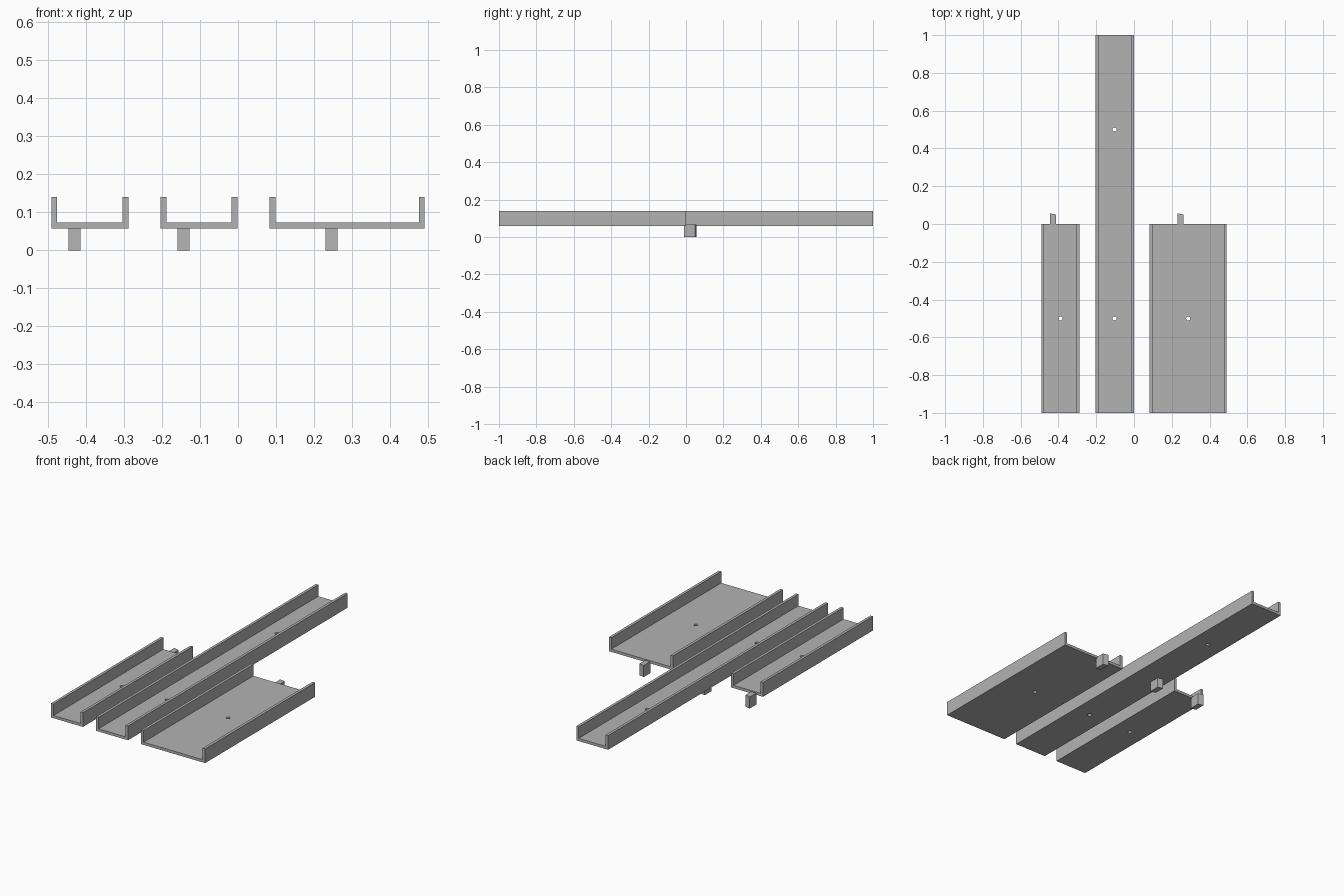
import bpy
import bmesh
from mathutils import Matrix, Vector

cube = bpy.data.objects.get("Cube")
if cube:
    bpy.data.objects.remove(cube, do_unlink=True)

GREY = (0.45, 0.45, 0.45, 1)
grey = bpy.data.materials.new("plain grey")
grey.use_nodes = True
grey.diffuse_color = GREY
grey.node_tree.nodes["Principled BSDF"].inputs["Base Color"].default_value = GREY

BASE, TOP, WALL = 0.058, 0.14, 0.0155


def prism(name, outline, direction):
    """Extrude a closed outline of 3D points along a direction."""
    bm = bmesh.new()
    face = bm.faces.new([bm.verts.new(p) for p in outline])
    new = bmesh.ops.extrude_face_region(bm, geom=[face])["geom"]
    verts = [v for v in new if isinstance(v, bmesh.types.BMVert)]
    bmesh.ops.translate(bm, verts=verts, vec=Vector(direction))
    bmesh.ops.recalc_face_normals(bm, faces=bm.faces)
    return finish(name, bm)


def finish(name, bm):
    mesh = bpy.data.meshes.new(name)
    bm.to_mesh(mesh)
    bm.free()
    mesh.materials.append(grey)
    obj = bpy.data.objects.new(name, mesh)
    bpy.context.collection.objects.link(obj)
    return obj


def channel(name, x0, x1, y1, holes):
    """U-shaped tray running back from the front, with drilled floor holes."""
    a, b, floor = x0 + WALL, x1 - WALL, BASE + WALL
    profile = [(x0, BASE), (x1, BASE), (x1, TOP), (b, TOP),
               (b, floor), (a, floor), (a, TOP), (x0, TOP)]
    tray = prism(name, [(x, -1, z) for x, z in profile], (0, y1 + 1, 0))
    # Drill cutters
    bm = bmesh.new()
    for y in holes:
        bmesh.ops.create_cone(bm, cap_ends=True, segments=24,
                              radius1=0.011, radius2=0.011, depth=0.06,
                              matrix=Matrix.Translation(((x0 + x1) / 2, y, BASE)))
    cutter = finish(name + "_drill", bm)
    cutter.hide_render = True
    cutter.hide_set(True)
    cut = tray.modifiers.new("holes", "BOOLEAN")
    cut.operation = "DIFFERENCE"
    cut.solver = "EXACT"
    cut.object = cutter
    # Bake the cut and drop the helper
    dg = bpy.context.evaluated_depsgraph_get()
    mesh = bpy.data.meshes.new_from_object(tray.evaluated_get(dg))
    tray.modifiers.clear()
    tray.data = mesh
    bpy.data.objects.remove(cutter, do_unlink=True)


def foot(name, x):
    """Small block with slanted ends under the tray."""
    w = 0.032
    outline = [(x, -0.006, 0), (x + w, -0.012, 0), (x + w, 0.049, 0), (x, 0.057, 0)]
    prism(name, outline, (0, 0, 0.067))


channel("right_channel", -0.491, -0.288, 0, [-0.5])
channel("long_middle_channel", -0.204, -0.001, 1, [-0.5, 0.5])
channel("wide_left_channel", 0.083, 0.491, 0, [-0.5])

foot("right_foot", -0.446)
foot("middle_foot", -0.159)
foot("left_foot", 0.23)
